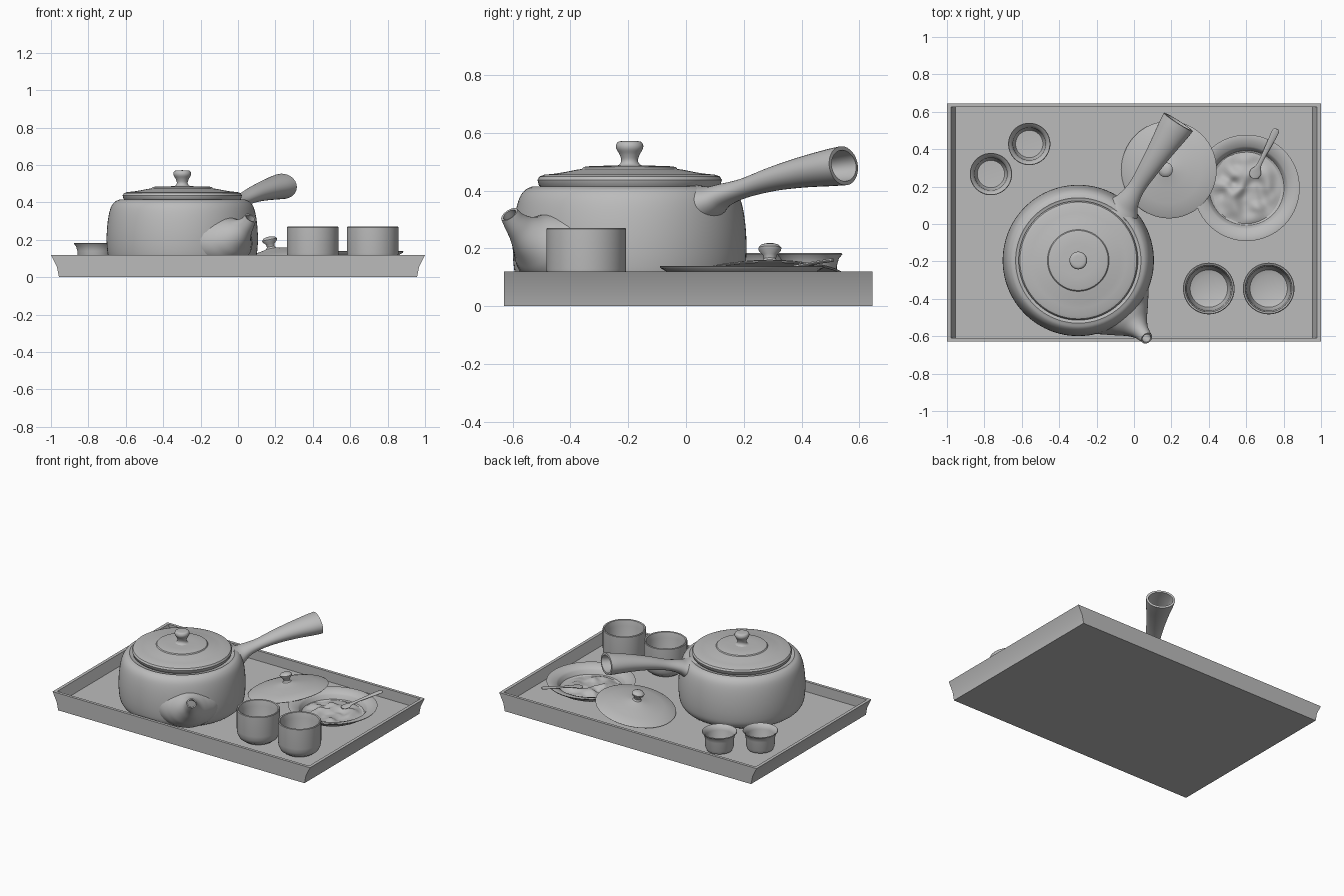
import bpy, bmesh, math
from mathutils import Vector, noise

if "Cube" in bpy.data.objects:
    bpy.data.objects.remove(bpy.data.objects["Cube"], do_unlink=True)

clay = bpy.data.materials.new("grey clay")
clay.use_nodes = True
clay.diffuse_color = (0.5, 0.5, 0.5, 1)
clay.node_tree.nodes["Principled BSDF"].inputs["Base Color"].default_value = (0.5, 0.5, 0.5, 1)
parts = []
FLOOR = 0.05


def finish(bm, name, location=(0, 0, 0), fix_normals=True):
    if fix_normals:
        bmesh.ops.recalc_face_normals(bm, faces=bm.faces)
    mesh = bpy.data.meshes.new(name)
    bm.to_mesh(mesh)
    bm.free()
    mesh.materials.append(clay)
    obj = bpy.data.objects.new(name, mesh)
    obj.location = location
    bpy.context.collection.objects.link(obj)
    parts.append(obj)
    return obj


def dense(points, steps=5):
    """Smooth curve through points of any dimension."""
    pts = [Vector(p) for p in points]
    pts = [2 * pts[0] - pts[1]] + pts + [2 * pts[-1] - pts[-2]]
    out = []
    for a, b, c, d in zip(pts, pts[1:], pts[2:], pts[3:]):
        for i in range(steps):
            t = i / steps
            out.append(0.5 * (2 * b + (c - a) * t + (2 * a - 5 * b + 4 * c - d) * t * t
                              + (3 * b - a - 3 * c + d) * t ** 3))
    return out + [pts[-2]]


def lathe(name, profile, location, sides=64):
    bm = bmesh.new()
    verts = [bm.verts.new((r, 0, z)) for r, z in profile]
    edges = [bm.edges.new(pair) for pair in zip(verts, verts[1:])]
    bmesh.ops.spin(bm, geom=verts + edges, cent=(0, 0, 0), axis=(0, 0, 1),
                   angle=math.tau, steps=sides, use_duplicate=False)
    bmesh.ops.remove_doubles(bm, verts=bm.verts, dist=0.0002)
    return finish(bm, name, location)


def loft(name, stations, sides=32, caps=False):
    """Tube through stations of (centre, half width, half height)."""
    path = [(Vector(c), w, h) for c, w, h in stations]
    bm = bmesh.new()
    rings = []
    for i, (centre, w, h) in enumerate(path):
        tangent = (path[min(i + 1, len(path) - 1)][0] - path[max(i - 1, 0)][0]).normalized()
        side = tangent.cross(Vector((0, 0, 1))).normalized()
        up = side.cross(tangent)
        rings.append([bm.verts.new(centre + side * w * math.cos(a) + up * h * math.sin(a))
                      for a in (math.tau * k / sides for k in range(sides))])
    for low, high in zip(rings, rings[1:]):
        for k in range(sides):
            n = (k + 1) % sides
            bm.faces.new((low[k], high[k], high[n], low[n]))
    if caps:
        bm.faces.new(rings[0])
        bm.faces.new(rings[-1])
    return finish(bm, name)


def hollow(obj, thickness):
    mod = obj.modifiers.new("wall", "SOLIDIFY")
    mod.thickness = thickness
    mod.offset = -1
    bpy.context.view_layer.objects.active = obj
    bpy.ops.object.modifier_apply(modifier=mod.name)


# Tray: straight long walls, flared ends, sunken floor
bm = bmesh.new()
loops = []
for hx, hy, z in ((0.957, 0.637, 0), (0.968, 0.637, 0.055), (1, 0.637, 0.12),
                  (0.978, 0.617, 0.12), (0.955, 0.617, FLOOR)):
    loops.append([bm.verts.new((sx * hx, sy * hy, z))
                  for sx, sy in ((-1, -1), (1, -1), (1, 1), (-1, 1))])
for low, high in zip(loops, loops[1:]):
    for k in range(4):
        bm.faces.new((low[k], low[(k + 1) % 4], high[(k + 1) % 4], high[k]))
bm.faces.new(loops[0])
bm.faces.new(loops[-1])
finish(bm, "tray", (0, 0.008, 0))

# Teapot body and lid
pot = Vector((-0.298, -0.195, 0))
body = dense([(0.30, FLOOR), (0.355, 0.06), (0.39, 0.095), (0.402, 0.15), (0.404, 0.23),
              (0.397, 0.31), (0.383, 0.37), (0.362, 0.402), (0.335, 0.415)])
lathe("teapot_body", [(0, FLOOR)] + body + [(0.325, 0.41), (0, 0.41)], pot, 96)
lid = [(0, 0.40), (0.30, 0.405), (0.314, 0.418), (0.319, 0.437), (0.312, 0.449), (0.295, 0.455),
       (0.255, 0.459), (0.225, 0.464), (0.185, 0.472), (0.165, 0.475), (0.160, 0.481),
       (0.148, 0.484), (0.09, 0.486), (0, 0.487)]
lathe("teapot_lid", lid, pot, 96)
knob = dense([(0.048, 0.484), (0.034, 0.492), (0.029, 0.506), (0.035, 0.525), (0.046, 0.545),
              (0.046, 0.56), (0.036, 0.57), (0, 0.572)])
lathe("teapot_knob", [(max(r, 0), z) for r, z in knob], pot, 32)

# Side handle: widening hollow tube (t, z, half width, half height)
start, end = Vector((-0.07, 0.065, 0)), Vector((0.237, 0.545, 0))
handle = dense([(-0.04, 0.345, 0.12, 0.08), (0.05, 0.363, 0.085, 0.055), (0.135, 0.384, 0.06, 0.041),
                (0.28, 0.408, 0.046, 0.034), (0.49, 0.44, 0.055, 0.042),
                (0.70, 0.463, 0.069, 0.053), (0.90, 0.479, 0.086, 0.064), (1, 0.486, 0.092, 0.068)])
hollow(loft("teapot_handle", [(start.lerp(end, t) + Vector((0, 0, z)), w, h)
                              for t, z, w, h in handle]), 0.014)

# Spout: wide flare drawn out of the body to a small upturned mouth (distance, z, w, h)
aim = Vector((0.66, -0.75, 0))
spout = dense([(0.30, 0.20, 0.24, 0.15), (0.36, 0.205, 0.185, 0.142), (0.40, 0.215, 0.142, 0.12),
               (0.432, 0.228, 0.108, 0.098), (0.466, 0.245, 0.073, 0.075), (0.50, 0.267, 0.049, 0.054),
               (0.53, 0.291, 0.038, 0.041), (0.555, 0.318, 0.032, 0.033)])
hollow(loft("teapot_spout", [(pot + aim * s + Vector((0, 0, z)), w, h)
                             for s, z, w, h in spout]), 0.008)

# Tall cups
cup = [(0, 0), (0.07, 0), (0.10, 0.008), (0.122, 0.025), (0.134, 0.05), (0.138, 0.08),
       (0.138, 0.217), (0.134, 0.221), (0.126, 0.218), (0.118, 0.18), (0.112, 0.06),
       (0.10, 0.03), (0.07, 0.02), (0, 0.018)]
for name, x in (("tall_cup_inner", 0.40), ("tall_cup_outer", 0.72)):
    lathe(name, cup, (x, -0.345, FLOOR))

# Small flared cups
small = [(0, 0), (0.065, 0), (0.082, 0.008), (0.091, 0.03), (0.094, 0.09), (0.101, 0.115),
         (0.113, 0.13), (0.110, 0.134), (0.096, 0.122), (0.087, 0.10), (0.084, 0.04),
         (0.073, 0.02), (0, 0.016)]
for name, x, y in (("small_cup_front", -0.765, 0.267), ("small_cup_back", -0.56, 0.428)):
    lathe(name, small, (x, y, FLOOR))

# Dish holding a heap of loose powder
dish = Vector((0.602, 0.193, FLOOR))
lathe("dish", [(0, 0), (0.13, 0), (0.15, 0.008), (0.21, 0.038), (0.25, 0.064), (0.28, 0.081),
               (0.284, 0.088), (0.275, 0.09), (0.25, 0.084), (0.222, 0.074), (0.212, 0.064),
               (0.20, 0.038), (0.18, 0.027), (0, 0.022)], dish, 72)
heap = lathe("powder", [(0.195 * i / 18, 0.032 + 0.02 * math.cos(math.pi * i / 36))
                        for i in range(19)], dish + Vector((-0.01, 0, 0)))
for v in heap.data.vertices:
    fade = max(0, 1 - v.co.xy.length / 0.195)
    v.co.z += 0.045 * noise.noise(v.co * 16) * fade ** 0.6

# Scoop resting in the dish
scoop = dense([((0.635, 0.245, 0.108)), ((0.64, 0.255, 0.11)), ((0.652, 0.28, 0.115)),
               ((0.665, 0.308, 0.122)), ((0.69, 0.36, 0.133)), ((0.73, 0.44, 0.149)),
               ((0.757, 0.495, 0.158)), ((0.763, 0.508, 0.159))])
widths = dense([(w, 0) for w in (0.012, 0.026, 0.030, 0.014, 0.012, 0.017, 0.019, 0.010)])
loft("scoop", [(p, w.x, 0.006) for p, w in zip(scoop, widths)], 16, caps=True)

# Spare lid leaning on the edge of the dish
spare = lathe("leaning_lid", [(0, 0.028), (0.10, 0.022), (0.18, 0.011), (0.255, -0.004),
                              (0.26, 0), (0.25, 0.006), (0.18, 0.022), (0.10, 0.036),
                              (0.045, 0.045), (0.028, 0.05), (0.021, 0.06), (0.024, 0.074),
                              (0.038, 0.088), (0.040, 0.098), (0.032, 0.108), (0.016, 0.113),
                              (0, 0.114)], (0.187, 0.29, 0.105))
spare.rotation_euler = (0, -math.radians(11), 0)

# Smooth shading with crisp edges
bpy.ops.object.select_all(action="DESELECT")
for obj in parts:
    obj.select_set(True)
bpy.context.view_layer.objects.active = parts[0]
bpy.ops.object.shade_smooth_by_angle(angle=math.radians(35))
